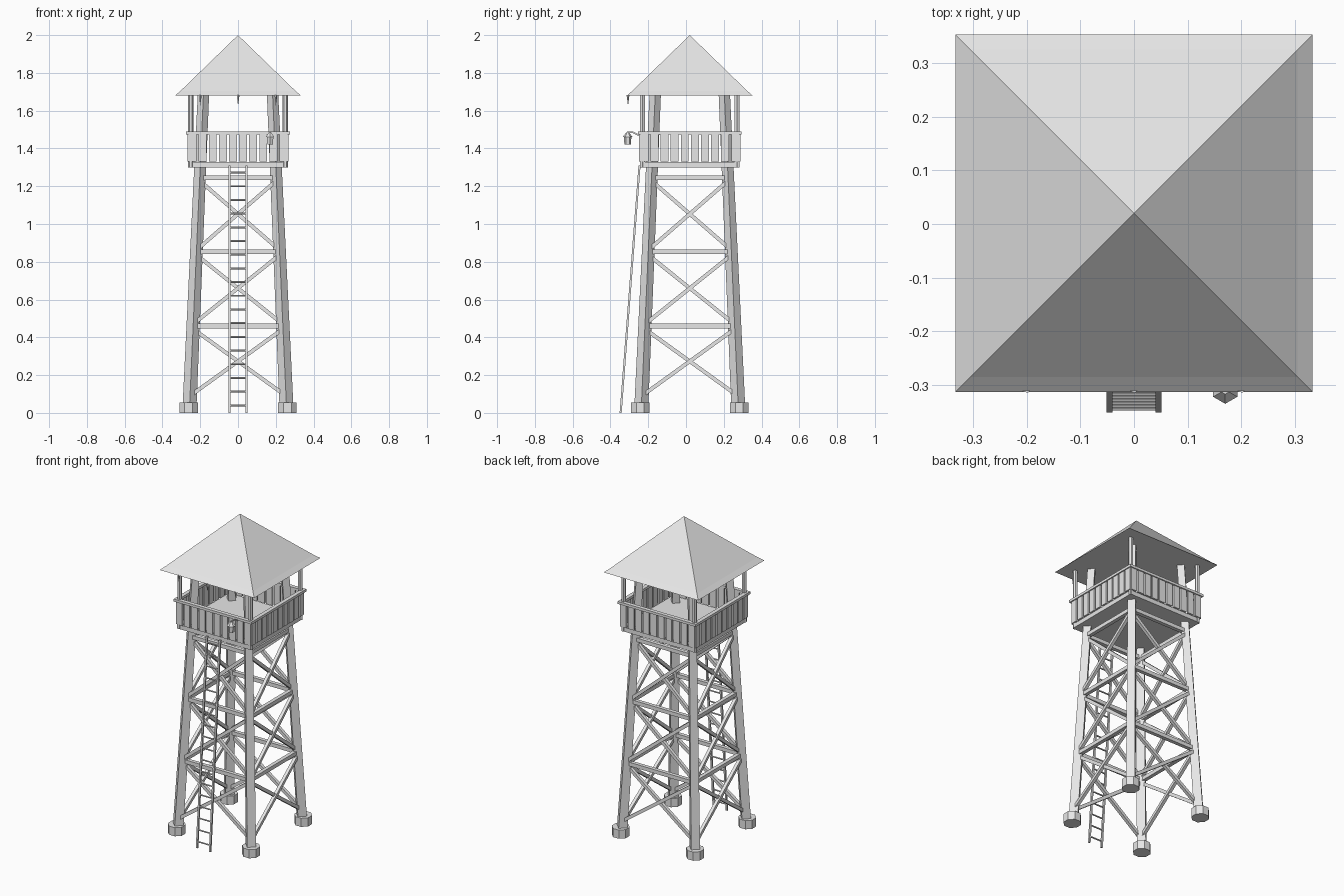
import bpy, bmesh, math
from mathutils import Vector

if "Cube" in bpy.data.objects:
    bpy.data.objects.remove(bpy.data.objects["Cube"])

CY = 0.02  # tower axis in y (the ladder sticks out at the front)

mat = bpy.data.materials.new("light grey")
mat.diffuse_color = (0.8, 0.8, 0.8, 1)
mat.use_nodes = True
mat.node_tree.nodes["Principled BSDF"].inputs["Base Color"].default_value = mat.diffuse_color


def prism(bm, a, b, r1, r2=None, n=4, turn=0.0, ref=(1, 0, 0), flat=1.0):
    """n-sided bar from a to b; r2=0 gives a point, flat scales the second axis."""
    a, b = Vector(a), Vector(b)
    r2 = r1 if r2 is None else r2
    d = (b - a).normalized()
    u = Vector(ref)
    u = (u - d * u.dot(d)).normalized()
    v = d.cross(u)
    ang = [turn + 2 * math.pi * i / n for i in range(n)]

    def ring(c, r):
        return [bm.verts.new(c + u * r * math.cos(t) + v * r * flat * math.sin(t)) for t in ang]
    lo = ring(a, r1)
    bm.faces.new(lo[::-1])
    if r2 == 0:
        tip = bm.verts.new(b)
        for i in range(n):
            bm.faces.new((lo[i], lo[(i + 1) % n], tip))
    else:
        hi = ring(b, r2)
        bm.faces.new(hi)
        for i in range(n):
            j = (i + 1) % n
            bm.faces.new((lo[i], lo[j], hi[j], hi[i]))


def beam(bm, a, b, w, ref):
    prism(bm, a, b, w / math.sqrt(2), turn=math.pi / 4, ref=ref)


def box(bm, x0, x1, y0, y1, z0, z1):
    m = bmesh.ops.create_cube(bm, size=1)["verts"]
    for p in m:
        p.co = ((x0 + x1) / 2 + p.co.x * (x1 - x0), (y0 + y1) / 2 + p.co.y * (y1 - y0),
                (z0 + z1) / 2 + p.co.z * (z1 - z0))


def finish(bm, name):
    bmesh.ops.recalc_face_normals(bm, faces=bm.faces)
    me = bpy.data.meshes.new(name)
    bm.to_mesh(me)
    bm.free()
    me.materials.append(mat)
    bpy.context.collection.objects.link(bpy.data.objects.new(name, me))


def side(k, s, o, z):
    """Point on side k of the tower: s along the side, o outwards."""
    c, n = [(1, 0), (0, 1), (-1, 0), (0, -1)][k]
    return Vector((c * s + n * o, CY + n * s - c * o, z))


def off(z):  # distance of leg centre from the axis at height z
    return 0.258 - 0.0445 * z


corners = [(x, y) for x in (-1, 1) for y in (-1, 1)]

# feet, leaning legs and roof posts
feet, legs, posts = bmesh.new(), bmesh.new(), bmesh.new()
for x, y in corners:
    prism(feet, (x * .262, CY + y * .262, 0), (x * .262, CY + y * .262, .055), .053, n=8, turn=math.pi / 8)
    prism(legs, (x * off(.02), CY + y * off(.02), .02), (x * off(1.69), CY + y * off(1.69), 1.69), .037, .03)
    prism(posts, (x * .25, CY + y * .25, 1.3), (x * .25, CY + y * .25, 1.69), .0145, n=6)
finish(feet, "feet")
finish(legs, "legs")
finish(posts, "roof_posts")

# horizontal and crossed braces on all four sides
bars, cross = bmesh.new(), bmesh.new()
levels = [.08, .46, .852, 1.245]
for k in range(4):
    out = side(k, 0, 1, 0) - side(k, 0, 0, 0)
    for z in levels[1:]:
        beam(bars, side(k, -off(z), off(z), z), side(k, off(z), off(z), z), .024, out)
    for z0, z1 in zip(levels, levels[1:]):
        z0, z1 = z0 + .01, z1 - .015
        for s in (-1, 1):
            o = s * .004
            beam(cross, side(k, -s * off(z0), off(z0) + o, z0),
                 side(k, s * off(z1), off(z1) + o, z1), .02, out)
finish(bars, "horizontal_braces")
finish(cross, "cross_braces")

# platform floor
bm = bmesh.new()
box(bm, -.26, .26, CY - .26, CY + .26, 1.3, 1.327)
finish(bm, "platform_floor")

# railing: vertical planks and a top rail
planks, rail = bmesh.new(), bmesh.new()
N = 10
for k in range(4):
    for i in range(N):
        s = (i - (N - 1) / 2) * .0535
        p, q = side(k, s - .021, .256, 0), side(k, s + .021, .268, 0)
        box(planks, *sorted((p.x, q.x)), *sorted((p.y, q.y)), 1.33, 1.476)
    p, q = side(k, -.275, .25, 0), side(k, .275, .275, 0)
    box(rail, *sorted((p.x, q.x)), *sorted((p.y, q.y)), 1.473, 1.489)
finish(planks, "railing_planks")
finish(rail, "railing_top")

# roof: flared square pyramid with a flat underside
bm = bmesh.new()
r = math.sqrt(2)
prism(bm, (0, CY, 1.68), (0, CY, 1.704), .333 * r, .305 * r, turn=math.pi / 4)
prism(bm, (0, CY, 1.704), (0, CY, 2), .305 * r, 0, turn=math.pi / 4)
bmesh.ops.remove_doubles(bm, verts=bm.verts, dist=.0005)
bmesh.ops.delete(bm, geom=[f for f in bm.faces if abs(f.calc_center_median().z - 1.704) < .001],
                 context='FACES_ONLY')
finish(bm, "roof")

# small spikes hanging from the front eave
bm = bmesh.new()
for x in (-.2, 0, .2):
    prism(bm, (x, -.307, 1.682), (x, -.307, 1.625), .008, 0, n=5)
finish(bm, "eave_spikes")

# ladder
rails, rungs = bmesh.new(), bmesh.new()


def ladder_y(z):
    return -.346 + .1 * z / 1.31


for x in (-.046, .046):
    beam(rails, (x, ladder_y(0), 0), (x, ladder_y(1.31), 1.31), .011, (1, 0, 0))
for i in range(18):
    z = .04 + i * .0725
    prism(rungs, (-.046, ladder_y(z), z), (.046, ladder_y(z), z), .005, n=6, ref=(0, 0, 1))
finish(rails, "ladder_rails")
finish(rungs, "ladder_rungs")

# lantern on a bracket at the front railing
bm = bmesh.new()
prism(bm, (.17, -.309, 1.42), (.17, -.309, 1.462), .017, .02, n=6, turn=math.pi / 6)
finish(bm, "lantern_body")
bm = bmesh.new()
prism(bm, (.17, -.309, 1.46), (.17, -.309, 1.484), .026, .008, n=6, turn=math.pi / 6)
finish(bm, "lantern_cap")
bm = bmesh.new()
beam(bm, (.17, -.25, 1.47), (.17, -.285, 1.487), .008, (1, 0, 0))
beam(bm, (.17, -.282, 1.486), (.17, -.313, 1.486), .008, (1, 0, 0))
finish(bm, "lantern_bracket")
